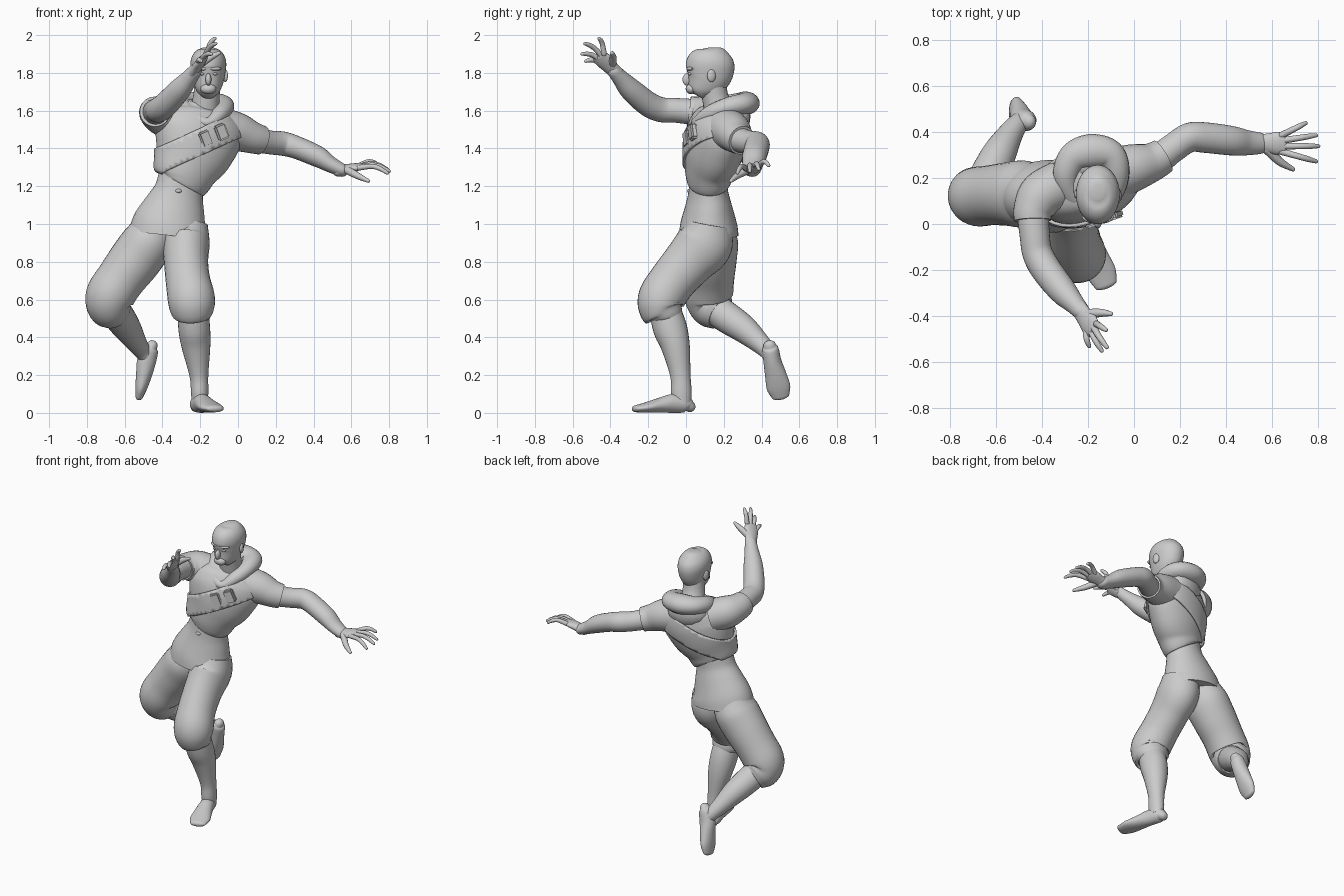
import bpy, bmesh, math
from mathutils import Vector, Matrix


def spline(pts, closed, sub):
    """Catmull-Rom through tuples of any length."""
    n, out = len(pts), []
    for i in range(n if closed else n - 1):
        if closed:
            q = [pts[(i + k) % n] for k in (-1, 0, 1, 2)]
        else:
            q = [pts[min(max(i + k, 0), n - 1)] for k in (-1, 0, 1, 2)]
        for s in range(sub):
            t = s / sub
            out.append([b + .5 * t * (c - a + t * (2*a - 5*b + 4*c - d + t * (3*(b - c) + d - a)))
                        for a, b, c, d in zip(*q)])
    if not closed:
        out.append(list(pts[-1]))
    return out


def loft(bm, stations, side=(1, 0, 0), side2=None, closed=False, seg=28, sub=5, dome=False):
    """Skin elliptical rings; station = x, y, z, half width, (half depth)."""
    st = spline([tuple(s) if len(s) == 5 else tuple(s) + (s[3],) for s in stations], closed, sub)
    n, frames = len(st), []
    a, b = Vector(side).normalized(), Vector(side2 or side).normalized()
    for i, s in enumerate(st):
        p0 = st[(i - 1) % n] if closed else st[max(i - 1, 0)]
        p1 = st[(i + 1) % n] if closed else st[min(i + 1, n - 1)]
        t = (Vector(p1[:3]) - Vector(p0[:3])).normalized()
        u = a.lerp(b, i / (n - 1))
        u = (u - t * u.dot(t)).normalized()
        frames.append((Vector(s[:3]), u, t.cross(u), t, s[3], s[4]))
    if dome:
        c, u, v, t, w, d = frames[-1]
        for k in (25, 50, 70, 84):
            r = math.radians(k)
            frames.append((c + t * min(w, d) * math.sin(r), u, v, t, w * math.cos(r), d * math.cos(r)))
        c, u, v, t, w, d = frames[0]
        for k in (25, 50, 70, 84):
            r = math.radians(k)
            frames.insert(0, (c - t * min(w, d) * math.sin(r), u, v, t, w * math.cos(r), d * math.cos(r)))
    rings = [[bm.verts.new(c + u * w * math.cos(j * math.tau / seg) + v * d * math.sin(j * math.tau / seg))
              for j in range(seg)] for c, u, v, t, w, d in frames]
    for i in range(len(rings) if closed else len(rings) - 1):
        r0, r1 = rings[i], rings[(i + 1) % len(rings)]
        for j in range(seg):
            k = (j + 1) % seg
            bm.faces.new((r0[j], r0[k], r1[k], r1[j]))
    if not closed:
        bm.faces.new(rings[0][::-1])
        bm.faces.new(rings[-1])


def finish(name, bm):
    bmesh.ops.recalc_face_normals(bm, faces=bm.faces)
    me = bpy.data.meshes.new(name)
    bm.to_mesh(me)
    bm.free()
    ob = bpy.data.objects.new(name, me)
    bpy.context.collection.objects.link(ob)
    bpy.ops.object.select_all(action='DESELECT')
    ob.select_set(True)
    bpy.context.view_layer.objects.active = ob
    bpy.ops.object.shade_smooth_by_angle(angle=math.radians(50))
    return ob


def part(name, stations, **kw):
    bm = bmesh.new()
    loft(bm, stations, **kw)
    return finish(name, bm)


def blob(name, items):
    """Ellipsoids: (centre, radii, yaw)."""
    bm = bmesh.new()
    for c, r, yaw in items:
        m = Matrix.Translation(c) @ Matrix.Rotation(yaw, 4, 'Z') @ Matrix.Diagonal((*r, 1))
        bmesh.ops.create_uvsphere(bm, u_segments=16, v_segments=10, radius=1, matrix=m)
    return finish(name, bm)


def hand(name, wrist, knuckle, side, tips, thumb, bend):
    """Palm plus four fingers (index first) and a thumb."""
    bm = bmesh.new()
    w, k, s, b = Vector(wrist), Vector(knuckle), Vector(side).normalized(), Vector(bend)
    loft(bm, [(*(w - (k - w) * .2), .04, .03), (*w.lerp(k, .3), .043, .026),
              (*w.lerp(k, .7), .05, .022), (*k, .046, .016)], side=side, dome=True, seg=20)
    for off, tip in zip((.036, .012, -.012, -.035), tips):
        p, t = k + s * off - (k - w) * .1, Vector(tip)
        loft(bm, [(*p, .015), (*(p.lerp(t, .45) + b), .0135), (*(p.lerp(t, .75) + b * .8), .0125), (*t, .009)],
             side=side, dome=True, seg=12, sub=4)
    p, t = w.lerp(k, .25) + s * .022, Vector(thumb)
    loft(bm, [(*p, .022), (*(p.lerp(t, .5) + s * .012), .018), (*t, .010)], side=bend, dome=True, seg=12)
    return finish(name, bm)


# Tunic around hips and waist
part("tunic", [(-.368, .12, .94, .212, .158), (-.36, .12, 1.0, .198, .15), (-.333, .12, 1.1, .16, .122),
               (-.312, .118, 1.18, .13, .103), (-.295, .12, 1.26, .125, .1)], side=(.98, 0, -.2), side2=(.95, .2, -.1), seg=40)

# Jacket body
JACKET = [(-.30, .12, 1.215, .135, .108), (-.29, .12, 1.235, .15, .118), (-.272, .125, 1.29, .172, .13),
          (-.238, .145, 1.38, .212, .148), (-.21, .165, 1.48, .238, .15), (-.198, .18, 1.55, .215, .132),
          (-.188, .188, 1.605, .14, .105), (-.18, .185, 1.64, .085, .08)]
jacket_kw = dict(side=(.95, .2, -.1), side2=(.9, .36, -.12), seg=40)
part("jacket", JACKET, **jacket_kw)

# Diagonal strap cut from the jacket surface
bm = bmesh.new()
loft(bm, JACKET, **jacket_kw)
bmesh.ops.recalc_face_normals(bm, faces=bm.faces)
nrm, mid = Vector((-.42, 0, .9)).normalized(), Vector((-.135, 0, 1.465))
for sgn in (1, -1):
    bmesh.ops.bisect_plane(bm, geom=bm.verts[:] + bm.edges[:] + bm.faces[:], dist=1e-5,
                           plane_co=mid + nrm * .065 * sgn, plane_no=nrm * sgn, clear_outer=True)
strap = finish("chest_strap", bm)
sol = strap.modifiers.new("thickness", 'SOLIDIFY')
sol.thickness, sol.offset = .014, 1

# Two pouches on the strap
for i, c in enumerate(((-.172, .008, 1.452), (-.088, .036, 1.487))):
    bm = bmesh.new()
    m = Matrix.Translation(c) @ Matrix.Rotation(.35, 4, 'Z') @ Matrix.Rotation(-.38, 4, 'Y') @ Matrix.Diagonal((.062, .035, .085, 1))
    bmesh.ops.create_cube(bm, size=1, matrix=m)
    bmesh.ops.bevel(bm, geom=bm.edges[:], offset=.008, segments=2, affect='EDGES')
    finish("pouch_%d" % i, bm)

# Lowered hood around the neck
part("hood", [(-.165, .055, 1.535, .028, .03), (-.25, .10, 1.58, .042, .045), (-.295, .2, 1.625, .05, .055),
              (-.265, .285, 1.64, .055, .066), (-.19, .315, 1.64, .062, .075), (-.105, .30, 1.635, .056, .066),
              (-.075, .22, 1.62, .05, .055), (-.10, .12, 1.58, .042, .045)],
     side=(0, 0, 1), closed=True, sub=6, seg=20)
blob("hood_back", [((-.20, .26, 1.57), (.135, .075, .10), .3)])
blob("waist_knot", [((-.315, .018, 1.175), (.018, .012, .011), 0)])

# Neck and head
part("neck", [(-.178, .185, 1.58, .085), (-.168, .155, 1.67, .07), (-.157, .14, 1.78, .07)])
X = -.157
part("head", [(X, .065, 1.676, .022, .028), (X, .07, 1.686, .042, .048), (X, .08, 1.71, .062, .075),
              (X, .105, 1.755, .08, .108), (X, .122, 1.80, .09, .126), (X, .13, 1.85, .095, .128),
              (X, .136, 1.89, .085, .112), (X, .14, 1.92, .06, .076), (X, .14, 1.934, .028, .034)], seg=36, dome=False)
blob("nose_and_brow", [((X, .005, 1.765), (.016, .024, .032), 0), ((X - .034, .022, 1.822), (.036, .018, .011), -.3),
                       ((X + .034, .022, 1.822), (.036, .018, .011), .3), ((X, .028, 1.715), (.042, .03, .028), 0)])
blob("eyes", [((X + s * .034, .022, 1.795), (.014, .012, .008), 0) for s in (-1, 1)])
blob("ears", [((X + s * .09, .135, 1.785), (.012, .024, .034), s * .3) for s in (-1, 1)])

# Right arm, bent and raised in front
RS = (.5, .3, .55)
part("right_sleeve", [(-.32, .17, 1.54, .105), (-.40, .125, 1.57, .103), (-.437, .06, 1.588, .087), (-.44, .015, 1.595, .08)],
     side=(0, 0, 1), dome=False)
part("right_arm", [(-.41, .12, 1.575, .08), (-.435, .04, 1.592, .07), (-.43, -.06, 1.602, .065), (-.418, -.13, 1.605, .066),
                   (-.38, -.20, 1.635, .066), (-.31, -.29, 1.71, .06), (-.26, -.345, 1.77, .045), (-.228, -.38, 1.81, .037)],
     side=(0, 0, 1), side2=RS, dome=True)
hand("right_hand", (-.23, -.38, 1.81), (-.18, -.455, 1.885), RS,
     [(-.122, -.46, 1.982), (-.118, -.535, 1.955), (-.14, -.55, 1.9), (-.195, -.53, 1.862)], (-.1, -.39, 1.905), (-.006, .004, .01))

# Left arm, stretched to the side
part("left_sleeve", [(-.08, .22, 1.50, .115), (0, .245, 1.485, .103), (.075, .268, 1.458, .085), (.125, .295, 1.443, .077)],
     side=(0, 1, 0))
part("left_arm", [(.02, .25, 1.475, .08), (.10, .28, 1.448, .068), (.17, .33, 1.432, .063), (.24, .375, 1.425, .064),
                  (.31, .375, 1.405, .066, .06), (.42, .362, 1.358, .064, .056), (.49, .353, 1.315, .055, .043),
                  (.55, .35, 1.285, .046, .035)], side=(0, 1, 0), dome=True)
hand("left_hand", (.55, .35, 1.285), (.65, .35, 1.305), (0, -1, -.15),
     [(.79, .272, 1.27), (.80, .338, 1.28), (.79, .385, 1.29), (.745, .438, 1.31)], (.69, .238, 1.228), (0, 0, .02))

# Trousers gathered below the knees
part("left_trouser", [(-.27, .125, 1.0, .11), (-.275, .10, .9, .125, .15), (-.275, .015, .8, .117, .135),
                      (-.265, -.07, .7, .118, .125), (-.248, -.128, .61, .125), (-.243, -.13, .55, .118),
                      (-.24, -.115, .515, .1), (-.24, -.112, .495, .085)], seg=32)
part("right_trouser", [(-.44, .13, 1.0, .11), (-.475, .13, .91, .135, .145), (-.545, .13, .81, .138), (-.62, .125, .71, .13),
                       (-.675, .12, .625, .13), (-.682, .135, .57, .12), (-.66, .165, .54, .105), (-.645, .185, .525, .088)],
     side=(1, 0, .3), seg=32)

# Shins
part("left_shin", [(-.24, -.12, .57, .08), (-.232, -.085, .45, .084, .09), (-.222, -.055, .35, .076),
                   (-.207, -.03, .2, .05, .054), (-.203, -.025, .11, .046, .055), (-.203, -.022, .05, .042, .05)])
part("right_shin", [(-.665, .14, .56, .08), (-.63, .21, .51, .083), (-.585, .305, .445, .074), (-.54, .385, .375, .056),
                    (-.508, .43, .33, .046), (-.485, .45, .30, .042)], dome=True)

# Bare feet, heel to toe
part("left_foot", [(-.218, .02, .034, .034, .03), (-.212, -.005, .046, .044, .045), (-.19, -.07, .05, .047, .05),
                   (-.168, -.14, .04, .056, .039), (-.142, -.21, .029, .064, .027), (-.122, -.262, .022, .05, .019)],
     side=(.95, .3, 0), dome=True)
part("right_foot", [(-.455, .443, .355, .034, .03), (-.465, .447, .335, .044, .044), (-.485, .458, .27, .048, .05),
                    (-.498, .475, .2, .057, .042), (-.512, .49, .135, .063, .032), (-.522, .50, .09, .048, .021)],
     side=(.1, .92, .3), dome=True)
